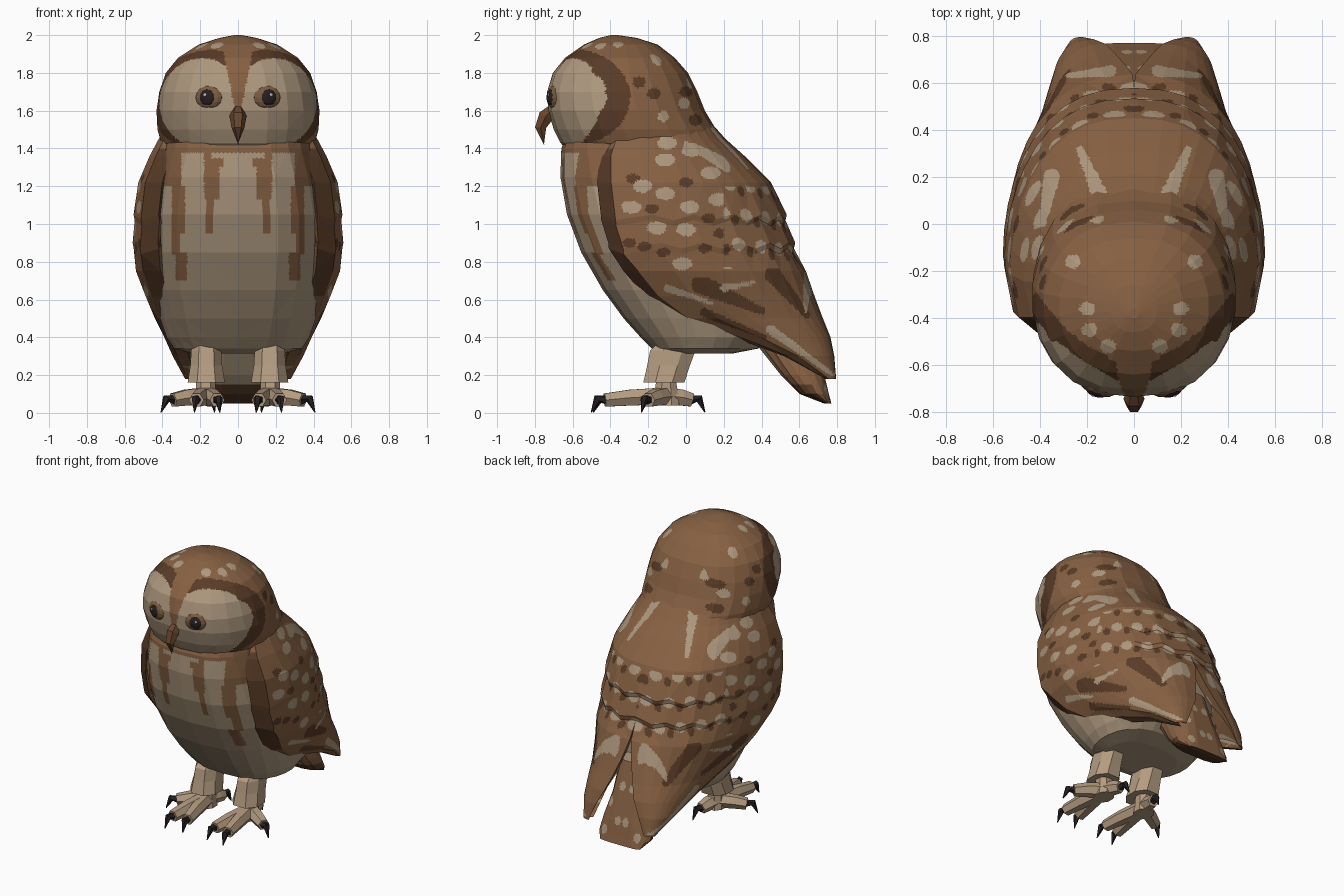
import bpy, bmesh, math
from mathutils import Vector, Matrix

if "Cube" in bpy.data.objects:
    bpy.data.objects.remove(bpy.data.objects["Cube"])


def material(name, rgb):
    m = bpy.data.materials.new(name)
    m.use_nodes = True
    m.diffuse_color = (*rgb, 1)
    bsdf = m.node_tree.nodes["Principled BSDF"]
    bsdf.inputs["Base Color"].default_value = (*rgb, 1)
    bsdf.inputs["Roughness"].default_value = 0.9
    return m


BROWN = material("feather brown", (0.24, 0.118, 0.055))
DARK = material("dark brown", (0.10, 0.044, 0.02))
CREAM = material("pale cream", (0.42, 0.315, 0.21))
TAN = material("leg tan", (0.46, 0.335, 0.22))
BEAK = material("beak brown", (0.14, 0.06, 0.026))
IRIS = material("iris brown", (0.2, 0.105, 0.052))
BLACK = material("claw black", (0.02, 0.014, 0.016))
GLINT = material("eye glint", (0.5, 0.48, 0.46))


def finish(name, bm, mats, rule=None, mirror=False):
    """Turn a bmesh into an object, painting small flat faces by a rule."""
    if rule:
        bmesh.ops.triangulate(bm, faces=bm.faces[:])
        for _ in range(6):
            long = [e for e in bm.edges if e.calc_length() > 0.02]
            if not long:
                break
            bmesh.ops.subdivide_edges(bm, edges=long, cuts=1)
            bmesh.ops.triangulate(bm, faces=bm.faces[:])
        bm.normal_update()
        for f in bm.faces:
            f.material_index = rule(f.calc_center_median(), f.normal)
    me = bpy.data.meshes.new(name)
    bm.to_mesh(me)
    bm.free()
    ob = bpy.data.objects.new(name, me)
    bpy.context.collection.objects.link(ob)
    for m in mats:
        me.materials.append(m)
    if mirror:
        ob.modifiers.new("mirror", "MIRROR").use_mirror_merge = False
    return ob


def skin(rows):
    """Bridge closed rows of points and cap both ends."""
    bm = bmesh.new()
    vs = [[bm.verts.new(p) for p in r] for r in rows]
    n = len(rows[0])
    for a, b in zip(vs, vs[1:]):
        for j in range(n):
            k = (j + 1) % n
            bm.faces.new((a[j], a[k], b[k], b[j]))
    bm.faces.new(vs[0])
    bm.faces.new(vs[-1])
    bmesh.ops.recalc_face_normals(bm, faces=bm.faces[:])
    return bm


def loft(sections, power=0.8, sides=22, cx=0):
    """Stack oval sections given as (z, front y, back y, half width)."""
    rows = []
    for z, yf, yb, w in sections:
        row = []
        for i in range(sides):
            a = 2 * math.pi * (i + 0.5) / sides
            c = math.cos(a)
            row.append((cx + math.copysign(abs(c) ** power, c) * w,
                        (yf + yb) / 2 + (yb - yf) / 2 * math.sin(a), z))
        rows.append(row)
    return skin(rows)


def tube(name, pts, radii, mat, sides=6, mirror=True):
    pts = [Vector(p) for p in pts]
    rows = []
    for i, (p, r) in enumerate(zip(pts, radii)):
        d = pts[min(i + 1, len(pts) - 1)] - pts[max(i - 1, 0)]
        u = d.cross(Vector((0, 0, 1))).normalized()
        v = u.cross(d).normalized()
        angles = [2 * math.pi * k / sides for k in range(sides)]
        rows.append([p + r * (u * math.cos(a) + v * math.sin(a)) for a in angles])
    return finish(name, skin(rows), [mat], mirror=mirror)


def near(p, q, spots, rx, ry):
    return any(((p - a) / rx) ** 2 + ((q - b) / ry) ** 2 < 1 for a, b in spots)


def on_streak(p, q, streaks):
    """True within a tapering streak given as (start, end, start radius)."""
    for a, b, r in streaks:
        a, d = Vector(a), Vector(b) - Vector(a)
        t = min(max((Vector((p, q)) - a).dot(d) / d.length_squared, 0), 1)
        if (a + d * t - Vector((p, q))).length < r * (1 - .6 * t):
            return True
    return False


# Body: cream breast with stepped brown streaks and a brown collar
BARS = [(.3, .4, 1.2, 1.4), (.28, .35, .95, 1.2), (.31, .35, .84, .97), (.27, .33, .7, .85),
        (.08, .18, 1.3, 1.35), (.1, .18, 1.13, 1.3), (.13, .17, .95, 1.15), (.14, .18, 1.35, 1.4)]


def body_rule(c, n):
    if c.z > 1.375:
        return 0
    return 0 if c.y < -.1 and any(a < abs(c.x) < b and lo < c.z < hi for a, b, lo, hi in BARS) else 1


body = [(1.5, -.62, .05, .38), (1.4, -.66, .12, .4), (1.25, -.665, .28, .445), (1.05, -.63, .38, .48),
        (.85, -.555, .45, .48), (.65, -.44, .5, .455), (.5, -.33, .5, .415), (.4, -.24, .46, .38),
        (.34, -.18, .38, .34), (.315, -.1, .25, .25)]
finish("body", loft(body, .65), [BROWN, CREAM], body_rule)

# Head: two-lobed face disc, dark surround, spotted crown
SIDE_PALE = [(-.12, 1.57), (-.01, 1.64)]
SIDE_DARK = [(-.25, 1.75), (-.17, 1.69), (0, 1.7), (.05, 1.55)]
TOP_PALE = [(.16, .03), (.26, -.16), (.2, -.36), (.19, -.45), (.11, -.52)]


def head_rule(c, n):
    x, y, z = abs(c.x), c.y, c.z
    blaze = z > 1.6 and x < 0.015 + 0.2 * (z - 1.6)
    if y < -0.42 and not blaze:
        lobe = ((x - .19) / .225) ** 2 + ((z - 1.64) / .237) ** 2 < 1
        chin = x < 0.19 and 1.41 < z < 1.62
        if lobe or chin:
            return 2
    ring = ((x - .19) / .3) ** 2 + ((z - 1.64) / .29) ** 2 < 1
    side = ((y + .62) / .325) ** 2 + ((z - 1.67) / .26) ** 2 < 1
    if ring and side and x > 0.06 and not blaze:
        return 1
    if z > 1.72 and near(x, y, TOP_PALE, .032, .03):
        return 2
    if x > 0.17 and y > -0.28:
        if near(y, z, SIDE_PALE, .03, .03):
            return 2
        if near(y, z, SIDE_DARK, .036, .03):
            return 1
    return 0


head = [(1.38, -.62, .19, .37), (1.43, -.665, .19, .41), (1.5, -.7, .16, .43), (1.6, -.73, .1, .435),
        (1.7, -.735, .06, .42), (1.8, -.705, .01, .385), (1.88, -.64, -.06, .32), (1.95, -.54, -.15, .21),
        (1.985, -.46, -.26, .1), (2, -.4, -.36, .02)]
finish("head", loft(head), [BROWN, DARK, CREAM], head_rule)

# Folded wings: (z, front y, back y, half width, gap from the midline)
WING = [(1.55, -.3, .12, .36, 0), (1.45, -.42, .21, .42, 0), (1.36, -.46, .31, .468, 0),
        (1.22, -.47, .45, .528, 0), (1.05, -.45, .53, .55, 0), (.9, -.41, .575, .555, 0),
        (.75, -.33, .635, .54, .005), (.62, -.22, .68, .49, .04), (.5, -.05, .725, .44, .08),
        (.4, .25, .765, .39, .12), (.3, .52, .785, .345, .17), (.18, .74, .795, .28, .22)]


def wing_row(z, yf, yb, w, gap, scale=1, drop=0):
    """Closed outline: outer feathers front to back, then the inner side."""
    depth = yb - yf
    yc = yf + 0.28 * depth
    plan = [(max(.76 * w, gap), yf), (.93 * w, yf + .08 * depth)]
    for i in range(11):
        a = math.pi / 2 * i / 10
        plan.append((gap + (w - gap) * math.cos(a) ** .8 if i < 10 else gap, yc + (yb - yc) * math.sin(a)))
    outer = [(x * scale, yc + (y - yc) * scale, z - drop * (j % 2)) for j, (x, y) in enumerate(plan)]
    middle = Vector((gap + .3 * (w - gap), yf + .45 * depth, z))
    return outer + [Vector((x, y, z)).lerp(middle, .15) for x, y in plan[::-4]]


WING_PALE = [(-.1, 1.43), (-.11, 1.34), (.03, 1.39), (.13, 1.27), (-.11, 1.16), (-.23, 1.2), (.02, 1.09),
             (-.29, 1.09), (-.155, .98), (0, .97), (.17, 1.13), (-.02, .79)]
WING_DARK = [(-.28, 1.24), (-.18, 1.08), (-.3, .9), (-.22, .88), (-.12, .85), (.12, 1.03), (.18, .95), (0, 1.22),
             (.1, .87)]
MANTLE_PALE = [((.15, .13), (.23, .32), .035), ((.35, .2), (.39, 0), .035), ((.1, .65), (.28, .63), .025)]
FLIGHT_DARK = [((.08, .68), (.4, .54), .05), ((.1, .53), (.42, .4), .025), ((.46, .73), (.64, .52), .045)]
FLIGHT_PALE = [((-.1, .66), (.14, .58), .02), ((.2, .66), (.36, .69), .02), ((.45, .44), (.78, .2), .025)]


def wing_rule(c, n):
    x, y, z = c
    if n.y < -0.5 and z < 1.4:
        return 1
    if (z > 1.15 or y > .5) and on_streak(x, y, MANTLE_PALE):
        return 2
    if y < .2 and z > .72:
        # flecks on the shoulder and side
        if near(y, z, WING_PALE, .052, .034):
            return 2
        return 1 if near(y, z, WING_DARK, .036, .026) else 0
    if .76 < z < 1.2:
        # staggered rows of flecks across the back
        v = z / .16 + .4 * (y - x)
        u = (y - x) / .19 + .5 * (math.floor(v) % 2)
        across, down = u % 1 - .5, v % 1 - .5
        if (across / .27) ** 2 + (down / .22) ** 2 < 1:
            return 2
        return 1 if ((abs(across) - .5) / .16) ** 2 + ((down + .2) / .18) ** 2 < 1 else 0
    if z <= .76:
        if on_streak(y, z, FLIGHT_PALE):
            return 2
        return 1 if on_streak(y, z, FLIGHT_DARK) else 0
    return 0


rows = []
for sec in WING:
    if .8 < sec[0] < 1.1:
        rows.append(wing_row(*sec, 1.005, .03))
        rows.append(wing_row(sec[0] - .03, *sec[1:], .995, .03))
    else:
        rows.append(wing_row(*sec))
finish("wings", skin(rows), [BROWN, DARK, CREAM], wing_rule, True)


# Tail: pale coverts and dark tip beneath, spotted on top
def tail_rule(c, n):
    if n.y < 0.1:
        return 1 if c.z < .15 else 2 if abs(c.x) < .12 else 0
    return 2 if near(abs(c.x), c.z, [(.04, .42), (.12, .3), (.03, .2), (.13, .12)], .024, .03) else 0


tail = [(.58, .45, .61, .13), (.35, .38, .69, .16), (.2, .5, .735, .19), (.1, .6, .758, .2), (.05, .73, .77, .16)]
finish("tail", loft(tail, .5, 16), [BROWN, DARK, CREAM], tail_rule)

# Eyes
YAW = Matrix.Rotation(0.34, 4, 'Z')


def eye_part(name, offset, size, mat):
    bm = bmesh.new()
    place = Matrix.Translation((.155, -.695, 1.67)) @ YAW @ Matrix.Translation(offset)
    bmesh.ops.create_uvsphere(bm, u_segments=14, v_segments=8, radius=1,
                              matrix=place @ Matrix.Diagonal((*size, 1)))
    finish(name, bm, [mat], mirror=True)


eye_part("irises", (0, 0, 0), (.078, .034, .064), IRIS)
eye_part("pupils", (0, -.024, 0), (.042, .017, .042), BLACK)
eye_part("eye_glints", (.008, -.039, .014), (.009, .004, .009), GLINT)

# Beak
tube("beak", [(0, -.69, 1.63), (0, -.742, 1.57), (0, -.77, 1.51), (0, -.752, 1.42)],
     [.02, .045, .034, .003], BEAK, mirror=False)

# Feathered legs and ankles
leg = [(.38, -.15, .08, .08), (.33, -.2, .06, .085), (.25, -.215, .03, .09), (.16, -.235, .0, .105)]
finish("legs", loft(leg, .8, 8, .168), [TAN], mirror=True)
ankle = [(.18, -.16, -.05, .055), (.12, -.17, -.04, .055), (.04, -.18, -.03, .065)]
finish("ankles", loft(ankle, .8, 8, .17), [TAN], mirror=True)

# Toes and claws
base = Vector((.17, -.1, .09))
TOES = {"inner": (.11, -.42), "middle": (.22, -.43), "outer": (.345, -.2), "hind": (.14, .03)}
for name, (x, y) in TOES.items():
    end = Vector((x, y, .068))
    d = Vector((x - base.x, y - base.y, 0)).normalized()
    knuckle = base.lerp(end, .6) + Vector((0, 0, .004))
    tube(name + "_toes", [base, knuckle, end], [.052, .048, .04], TAN)
    tube(name + "_claws", [end - d * .01, end + d * .04 + Vector((0, 0, .008)), end + d * .072 - Vector((0, 0, .065))],
         [.026, .023, .003], BLACK, 5)
